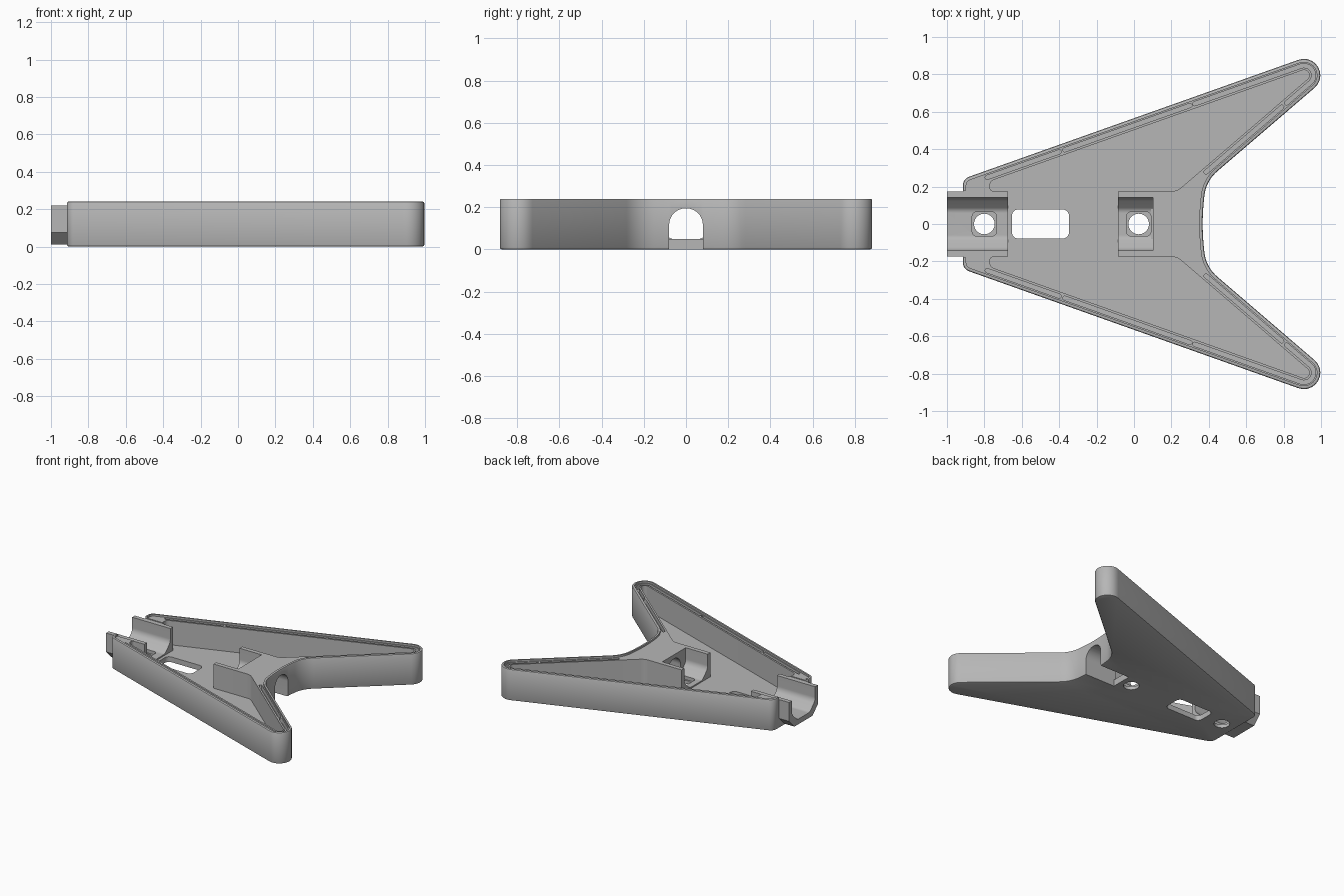
import bpy, bmesh, math
from mathutils import Vector

if "Cube" in bpy.data.objects:
    bpy.data.objects.remove(bpy.data.objects["Cube"])

grey = bpy.data.materials.new("plain grey")
grey.use_nodes = True
COLOUR = (0.47, 0.47, 0.47, 1)
grey.diffuse_color = COLOUR
grey.node_tree.nodes["Principled BSDF"].inputs["Base Color"].default_value = COLOUR


def fillet(corners, closed=True, steps=10):
    """Round each (x, y, radius) corner of a polygon or path."""
    out, n = [], len(corners)
    for i, (x, y, r) in enumerate(corners):
        p = Vector((x, y))
        if r <= 0 or (not closed and i in (0, n - 1)):
            out.append(p)
            continue
        a = (Vector(corners[i - 1][:2]) - p).normalized()
        b = (Vector(corners[(i + 1) % n][:2]) - p).normalized()
        half = a.angle(b) / 2
        centre = p + (a + b).normalized() * r / math.sin(half)
        start = p + a * r / math.tan(half) - centre
        end = p + b * r / math.tan(half) - centre
        a0 = math.atan2(start.y, start.x)
        turn = math.atan2(start.cross(end), start.dot(end))
        for k in range(steps + 1):
            t = a0 + turn * k / steps
            out.append(centre + Vector((math.cos(t), math.sin(t))) * r)
    return out


def inset(corners, d):
    """Move the sides of a counter-clockwise rounded polygon inward."""
    out, n = [], len(corners)
    for i, (x, y, r) in enumerate(corners):
        p = Vector((x, y))
        e1 = (p - Vector(corners[i - 1][:2])).normalized()
        e2 = (Vector(corners[(i + 1) % n][:2]) - p).normalized()
        n1, n2 = Vector((-e1.y, e1.x)), Vector((-e2.y, e2.x))
        q = p + (n1 + n2) * d / (1 + n1.dot(n2))
        out.append((q.x, q.y, r - d if e1.cross(e2) > 0 else r + d))
    return out


def mirrored(half):
    return half + [(x, -y, r) for x, y, r in reversed(half) if y > 0]


def mirrored_profile(half):
    return half + [(-y, z, r) for y, z, r in reversed(half)]


def loft(name, layers, axis="z"):
    """Solid through matching outlines placed at heights along an axis."""
    bm = bmesh.new()
    rings = []
    for pts, h in layers:
        rings.append([bm.verts.new((p[0], p[1], h) if axis == "z" else (h, p[0], p[1]))
                      for p in pts])
    n = len(rings[0])
    for low, high in zip(rings, rings[1:]):
        for i in range(n):
            j = (i + 1) % n
            bm.faces.new((low[i], low[j], high[j], high[i]))
    bm.faces.new(rings[0][::-1])
    bm.faces.new(rings[-1])
    bmesh.ops.recalc_face_normals(bm, faces=bm.faces)
    mesh = bpy.data.meshes.new(name)
    bm.to_mesh(mesh)
    bm.free()
    mesh.materials.append(grey)
    obj = bpy.data.objects.new(name, mesh)
    bpy.context.collection.objects.link(obj)
    return obj


def prism(name, pts, lo, hi, axis="z"):
    return loft(name, [(pts, lo), (pts, hi)], axis)


def combine(target, tool, operation="DIFFERENCE"):
    tool.hide_render = True
    mod = target.modifiers.new(tool.name, "BOOLEAN")
    mod.operation, mod.solver, mod.object = operation, "EXACT", tool
    bpy.context.view_layer.objects.active = target
    bpy.ops.object.modifier_apply(modifier=mod.name)
    bpy.data.objects.remove(tool)


def rectangle(x, y, w, h, r):
    return fillet([(x - w, y - h, r), (x + w, y - h, r), (x + w, y + h, r), (x - w, y + h, r)])


def stroke(path, w):
    """Outline of a path with rounded ends."""
    left, right = [], []
    for i, p in enumerate(path):
        d = (path[min(i + 1, len(path) - 1)] - path[max(i - 1, 0)]).normalized()
        side = Vector((-d.y, d.x)) * w
        left.append(p + side)
        right.append(p - side)

    def cap(c, first):
        v = first - c
        a = math.atan2(v.y, v.x)
        return [c + Vector((math.cos(a - math.pi * k / 6), math.sin(a - math.pi * k / 6))) * w
                for k in range(1, 6)]
    return left + cap(path[-1], left[-1]) + right[::-1] + cap(path[0], right[0])


# Swept V-shaped tray with softened top and bottom edges
outline = mirrored([(0.36, 0, 1.2), (0.385, 0.23, 0.2), (1.325, 1.036, 0.088),
                    (-0.915, 0.241, 0.05)])
edge = [(0.010, 0), (0.003, 0.003), (0, 0.010), (0, 0.232), (0.003, 0.238), (0.008, 0.24)]
tray = loft("tray", [(fillet(inset(outline, d)), z) for d, z in edge])

# Stepped ledge inside the rim
combine(tray, prism("ledge", fillet(inset(outline, 0.018)), 0.226, 0.4))

# Clamp cradle projecting from the narrow end
cradle = mirrored_profile([(0.175, 0.22, 0), (0.175, 0.075, 0), (0.11, 0.01, 0)][::-1])
combine(tray, prism("cradle", fillet(cradle), -1, -0.66, "x"), "UNION")
combine(tray, prism("cradle_top", rectangle(-0.87, 0, 0.2, 0.18, 0), 0.22, 0.4))

# Cavity, leaving the solid neck at the rear
cavity = [(-0.085, 0.175, 0), (0.229, 0.175, 0.08), (1.042, 0.872, 0.028),
          (-0.77, 0.229, 0.03), (-0.77, 0.175, 0.02), (-0.675, 0.175, 0)]
combine(tray, prism("cavity", fillet(mirrored(cavity)), 0.04, 0.4))

# Round-bottomed channels through the cradle and the neck
channel = fillet(mirrored_profile([(0.075, 0.05, 0.04), (0.142, 0.115, 0.06), (0.142, 0.4, 0)]))
for lo, hi in ((-1.1, -0.67), (-0.1, 0.102)):
    combine(tray, prism("channel", channel, lo, hi, "x"))

# Arched tunnel through the neck, open underneath at the rear
for bottom, lo, hi in ((0.05, 0.09, 0.13), (-0.1, 0.115, 0.6)):
    arch = mirrored_profile([(0.08, bottom, 0), (0.08, 0.195, 0.079)])
    combine(tray, prism("tunnel", fillet(arch), lo, hi, "x"))

# Floor window, screw holes and their square recesses
combine(tray, prism("window", rectangle(-0.5, 0, 0.153, 0.078, 0.035), -0.1, 0.2))
for x in (-0.8, 0.025):
    combine(tray, prism("recess", rectangle(x, 0, 0.065, 0.065, 0.025), 0.025, 0.2))
    combine(tray, prism("hole", rectangle(x, 0, 0.055, 0.055, 0.0549), -0.1, 0.1))

# Grooves running along the ledge, on both sides
guide = inset(outline, 0.036)
back, tip, front = (Vector(guide[i][:2]) for i in (1, 2, 3))


def along(a, b, x):
    return a.lerp(b, (x - a.x) / (b.x - a.x))


paths = [[along(front, tip, a), along(front, tip, b)] for a, b in ((-0.785, -0.4), (-0.37, 0.3))]
paths.append([along(back, tip, 0.385), along(back, tip, 0.79)])
bend = [(*along(front, tip, 0.325), 0), guide[2], (*along(back, tip, 0.815), 0)]
paths.append(fillet(bend, closed=False))
for path in paths:
    for sign in (1, -1):
        pts = [Vector((p.x, p.y * sign)) for p in path]
        combine(tray, prism("groove", stroke(pts, 0.011), 0.19, 0.4))

# Smooth the curved faces and keep the edges crisp
bpy.ops.object.select_all(action="DESELECT")
tray.select_set(True)
bpy.context.view_layer.objects.active = tray
bpy.ops.object.shade_smooth_by_angle(angle=math.radians(30))
